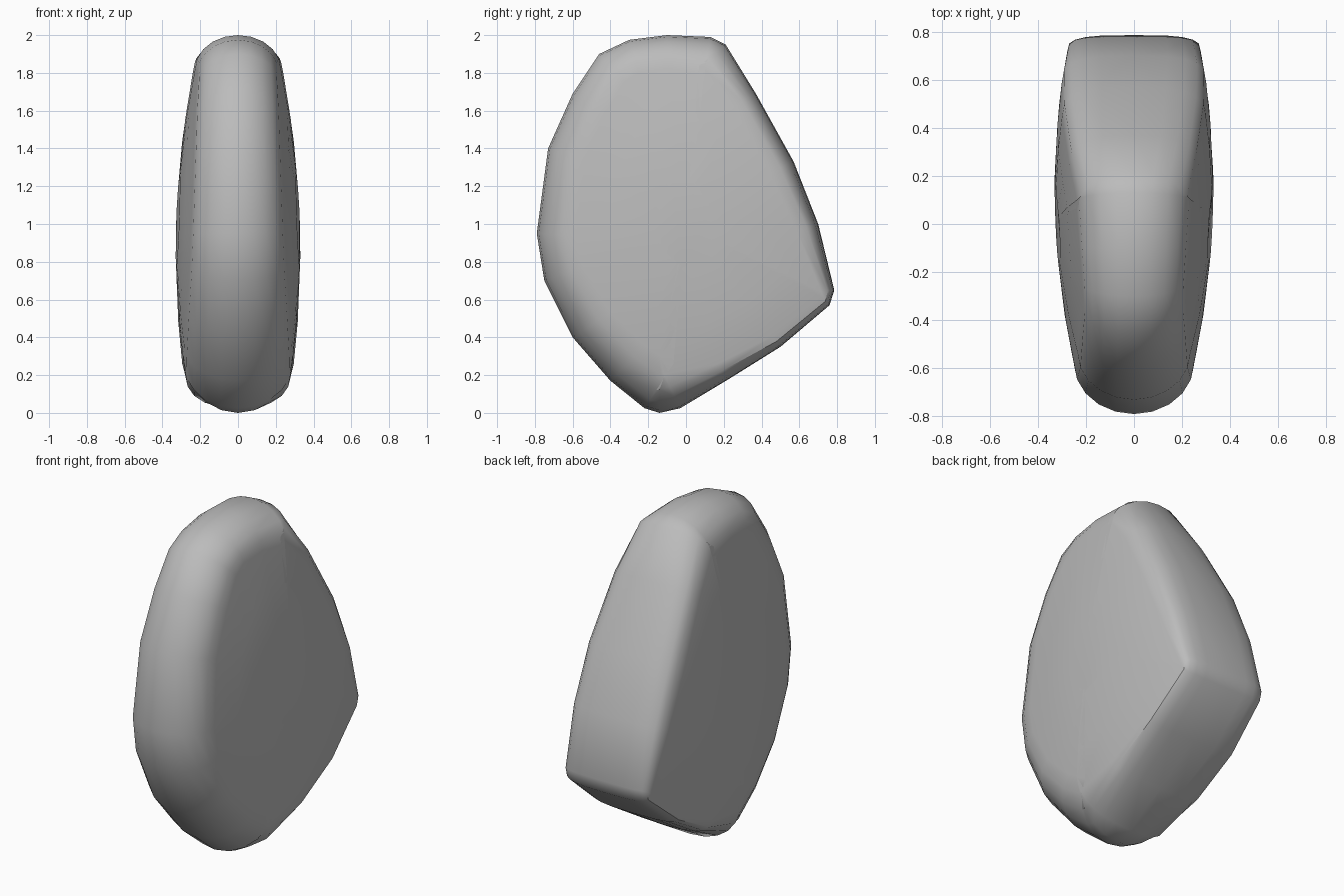
import bpy, bmesh, math
from mathutils import Vector

cube = bpy.data.objects.get("Cube")
if cube:
    bpy.data.objects.remove(cube, do_unlink=True)

stone = bpy.data.materials.new("stone grey")
stone.use_nodes = True
stone.diffuse_color = (0.5, 0.5, 0.5, 1)
stone.node_tree.nodes["Principled BSDF"].inputs["Base Color"].default_value = (0.5, 0.5, 0.5, 1)

# Side outline: y, z, depth of the rounded rim, squareness (small is boxy)
OUTLINE = [
    (-.14, 0, .3, 1), (-.03, .025, .2, .85), (.22, .175, .1, .7),
    (.5, .35, .07, .6), (.76, .57, .06, .6), (.785, .65, .07, .6),
    (.7, 1, .12, .65), (.57, 1.33, .14, .7), (.37, 1.69, .14, .75),
    (.21, 1.95, .18, .9), (.13, 1.99, .2, 1), (-.1, 2, .18, 1),
    (-.3, 1.975, .18, 1), (-.46, 1.9, .2, 1), (-.6, 1.69, .2, 1),
    (-.73, 1.4, .2, 1), (-.79, .95, .21, 1), (-.75, .7, .22, 1),
    (-.6, .4, .24, 1), (-.4, .17, .26, 1), (-.22, .025, .28, 1),
]
COUNT = len(OUTLINE)
POINTS = [Vector(row[:2]) for row in OUTLINE]
CENTRE = Vector((0, 1))


def half_width(p):
    """Gently domed half thickness of the slab."""
    return .33 - .1 * (p.y - .85) ** 2 - .15 * (p.x - .15) ** 2


def inward(i):
    """Inward direction of the outline at a point."""
    t = (POINTS[(i + 1) % COUNT] - POINTS[i - 1]).normalized()
    return Vector((-t.y, t.x))


def rim_ring(angle):
    ring = []
    for i, (y, z, depth, square) in enumerate(OUTLINE):
        p = POINTS[i] + inward(i) * depth * (1 - math.cos(angle) ** square)
        edge = half_width(POINTS[i] + inward(i) * depth)
        side = math.copysign(abs(math.sin(angle)) ** square, angle)
        ring.append(Vector((edge * side, p.x, p.y)))
    return ring


def face_ring(side, scale):
    ring = []
    for v in rim_ring(side * math.pi / 2):
        p = CENTRE.lerp(Vector((v.y, v.z)), scale)
        ring.append(Vector((side * half_width(p), p.x, p.y)))
    return ring


# Rings run from the right broad face over the rim to the left one
STEPS = 5
rings = [face_ring(-1, s) for s in (.3, .7)]
rings += [rim_ring(k / STEPS * math.pi / 2 * .9999) for k in range(-STEPS, STEPS + 1)]
rings += [face_ring(1, s) for s in (.7, .3)]

bm = bmesh.new()
loops = [[bm.verts.new(v) for v in ring] for ring in rings]
for a, b in zip(loops, loops[1:]):
    for i in range(COUNT):
        j = (i + 1) % COUNT
        bm.faces.new((a[i], a[j], b[j], b[i]))
bm.faces.new(loops[0])
bm.faces.new(loops[-1])
bmesh.ops.recalc_face_normals(bm, faces=bm.faces)

mesh = bpy.data.meshes.new("boulder")
bm.to_mesh(mesh)
bm.free()
mesh.materials.append(stone)
boulder = bpy.data.objects.new("boulder", mesh)
bpy.context.collection.objects.link(boulder)
bpy.ops.object.select_all(action="DESELECT")
boulder.select_set(True)
bpy.context.view_layer.objects.active = boulder
bpy.ops.object.shade_smooth_by_angle(angle=math.radians(40))
